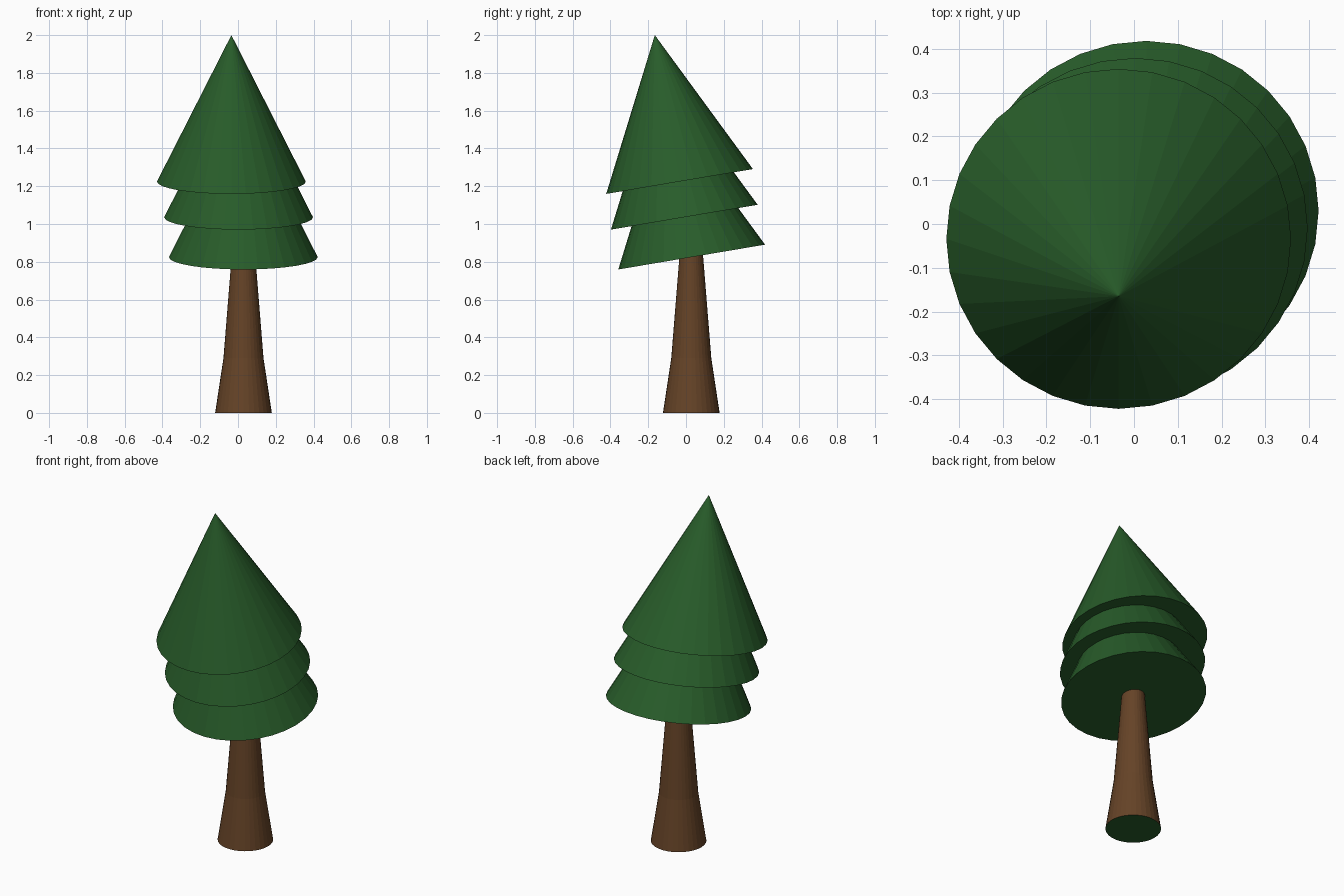
import bpy, bmesh, math
from mathutils import Matrix

if "Cube" in bpy.data.objects:
    bpy.data.objects.remove(bpy.data.objects["Cube"])

SIDES = 32


def material(name, rgb):
    m = bpy.data.materials.new(name)
    m.diffuse_color = (*rgb, 1)
    m.use_nodes = True
    m.node_tree.nodes["Principled BSDF"].inputs["Base Color"].default_value = m.diffuse_color
    return m


green = material("pine green", (0.021, 0.108, 0.023))
brown = material("bark brown", (0.13, 0.056, 0.02))


def add_object(name, bm, mats):
    bmesh.ops.recalc_face_normals(bm, faces=bm.faces)
    mesh = bpy.data.meshes.new(name)
    bm.to_mesh(mesh)
    bm.free()
    for m in mats:
        mesh.materials.append(m)
    ob = bpy.data.objects.new(name, mesh)
    bpy.context.collection.objects.link(ob)
    return ob


# Trunk: flared base, tapering up into the foliage, with green end caps
bm = bmesh.new()
rings = []
for radius, z in [(0.15, 0), (0.106, 0.29), (0.057, 0.9)]:
    rings.append([bm.verts.new((radius * math.sin(math.tau * i / SIDES),
                                radius * math.cos(math.tau * i / SIDES), z))
                  for i in range(SIDES)])
for low, high in zip(rings, rings[1:]):
    for i in range(SIDES):
        j = (i + 1) % SIDES
        bm.faces.new((low[i], low[j], high[j], high[i]))
for ring in (rings[0], rings[-1]):
    bm.faces.new(ring).material_index = 1
trunk = add_object("trunk", bm, [brown, green])
trunk.location = (0.029, 0.028, 0)

# Foliage: three equal cones leaning forward, each stepped along
HEIGHT, RADIUS, TILT = 0.786, 0.394, math.radians(9.6)
tiers = [("lower_foliage", (0.028, 0.030, 0.825)),
         ("middle_foliage", (0.003, -0.009, 1.036)),
         ("upper_foliage", (-0.035, -0.034, 1.225))]
for name, base in tiers:
    bm = bmesh.new()
    bmesh.ops.create_cone(bm, cap_ends=True, segments=SIDES, radius1=RADIUS,
                          radius2=0, depth=HEIGHT,
                          matrix=Matrix.Translation((0, 0, HEIGHT / 2)))
    bmesh.ops.remove_doubles(bm, verts=bm.verts, dist=1e-5)
    tier = add_object(name, bm, [green])
    tier.location = base
    tier.rotation_euler.x = TILT
